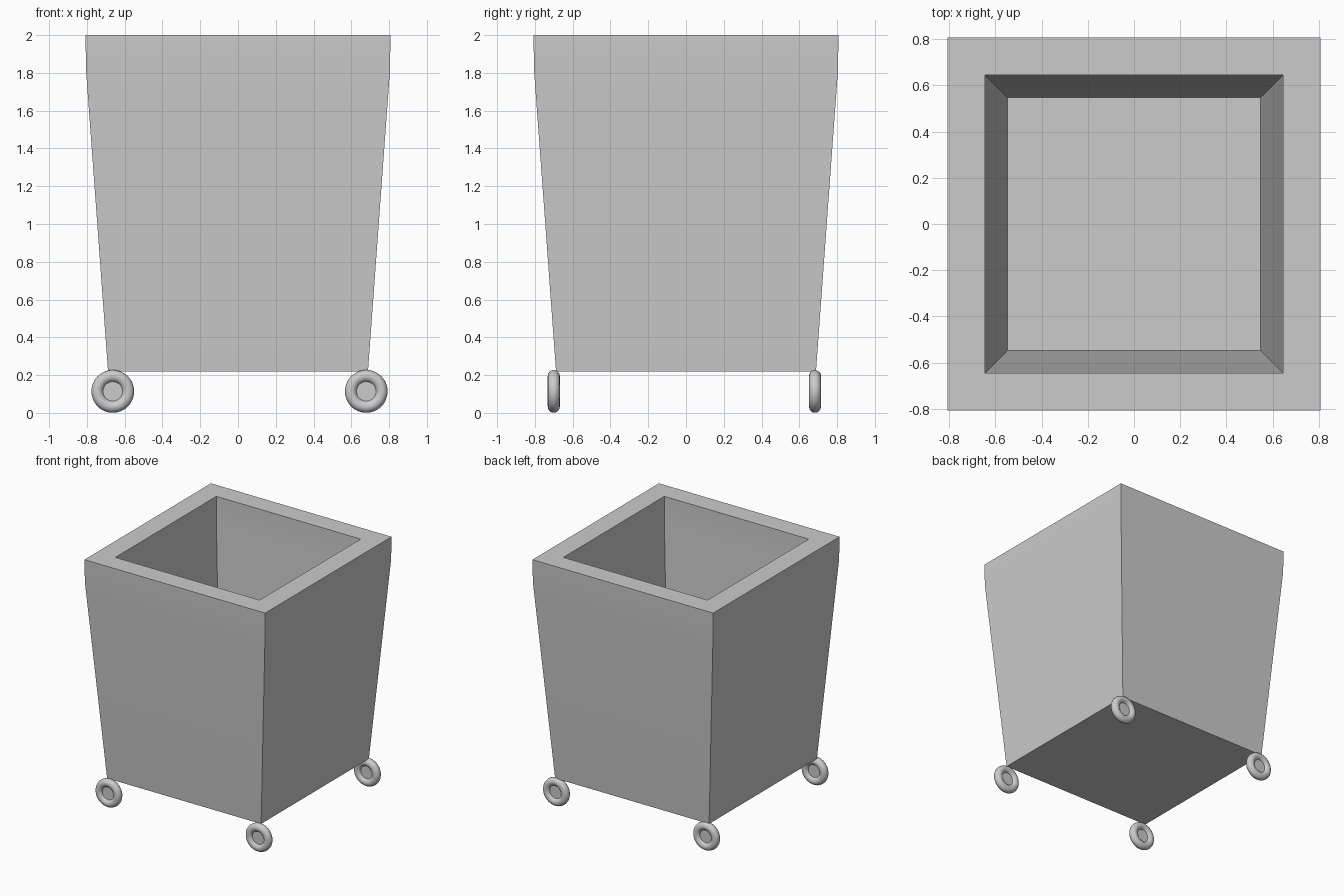
import bpy, bmesh
from math import pi, radians

if "Cube" in bpy.data.objects:
    bpy.data.objects.remove(bpy.data.objects["Cube"])


def smooth(obj):
    bpy.ops.object.select_all(action='DESELECT')
    obj.select_set(True)
    bpy.context.view_layer.objects.active = obj
    bpy.ops.object.shade_smooth_by_angle(angle=radians(30))


# Planter box: square rings from the underside, up the outside, down to the inner floor
profile = [(0.688, 0.22), (0.805, 1.82), (0.807, 2.0),
           (0.645, 2.0), (0.645, 1.80), (0.547, 0.38)]
bm = bmesh.new()
rings = [[bm.verts.new((sx * h, sy * h, z))
          for sx, sy in ((-1, -1), (1, -1), (1, 1), (-1, 1))]
         for h, z in profile]
for low, high in zip(rings, rings[1:]):
    for i in range(4):
        j = (i + 1) % 4
        bm.faces.new((low[i], low[j], high[j], high[i]))
bm.faces.new(rings[0][::-1])
bm.faces.new(rings[-1])
bmesh.ops.recalc_face_normals(bm, faces=bm.faces)
mesh = bpy.data.meshes.new("planter_box")
bm.to_mesh(mesh)
bm.free()
box = bpy.data.objects.new("planter_box", mesh)
bpy.context.collection.objects.link(box)
smooth(box)

# Four corner wheels: rounded tyre with a recessed hub disc
for side, x in (("left", -0.663), ("right", 0.679)):
    for end, y in (("front", -0.70), ("back", 0.683)):
        at = (x, y, 0.114)
        bpy.ops.mesh.primitive_torus_add(
            location=at, rotation=(pi / 2, 0, 0), major_radius=0.081,
            minor_radius=0.032, major_segments=48, minor_segments=16)
        tyre = bpy.context.object
        tyre.name = f"{end}_{side}_tyre"
        smooth(tyre)
        bpy.ops.mesh.primitive_cylinder_add(
            vertices=32, radius=0.055, depth=0.024,
            location=at, rotation=(pi / 2, 0, 0))
        hub = bpy.context.object
        hub.name = f"{end}_{side}_hub"
        smooth(hub)
